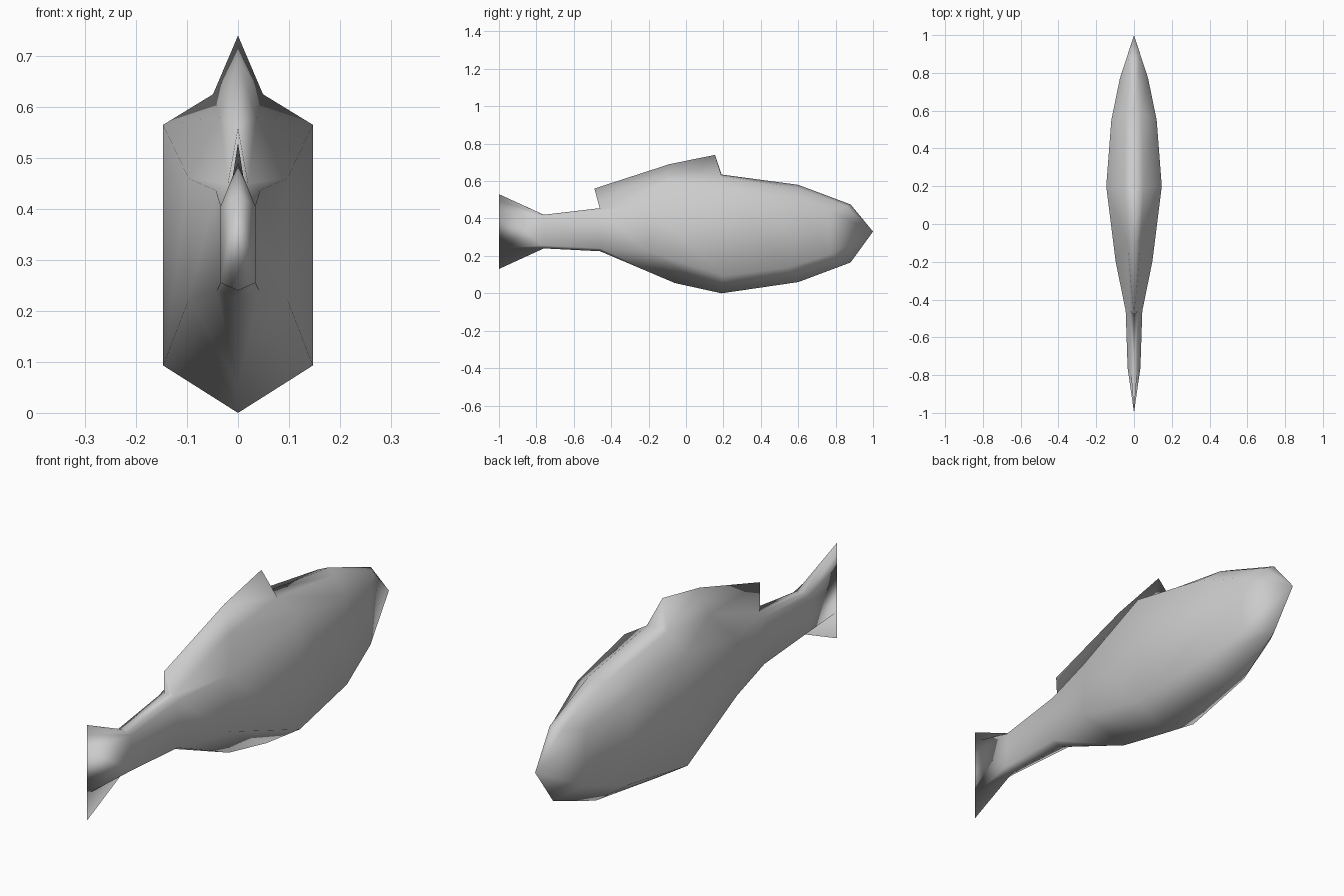
import bpy
import bmesh

if "Cube" in bpy.data.objects:
    bpy.data.objects.remove(bpy.data.objects["Cube"], do_unlink=True)

# Single grey skin
skin = bpy.data.materials.new("fish grey")
skin.use_nodes = True
grey = (0.6, 0.6, 0.6, 1.0)
skin.diffuse_color = grey
skin.node_tree.nodes["Principled BSDF"].inputs["Base Color"].default_value = grey

# Half cross-sections from tail to nose, each running
# back ridge, fin root, upper flank, lower flank, belly ridge as (x, y, z)
tail_edge = [(0, -1, .53), (0, -1, .49), (0, -1, .43), (0, -1, .24), (0, -1, .13)]
tail_root = [(0, -.76, .42), (.018, -.76, .415), (.034, -.76, .405), (.034, -.76, .255), (0, -.76, .24)]
fin_back = [(.02, -.46, .45), (.044, -.46, .437), (.042, -.46, .24), (0, -.46, .225)]
fin_front = [(.049, .19, .625), (.147, .2, .565), (.147, .2, .093), (0, .19, 0)]
nose = [(0, 1, .33)] * 5
sections = [
    tail_edge,
    tail_root,
    [(0, -.46, .455)] + fin_back,
    [(0, -.49, .56)] + fin_back,      # dorsal fin, trailing tip
    [(0, -.09, .69), (.036, -.1, .58), (.097, -.2, .46), (.097, -.2, .222), (0, -.06, .055)],
    [(0, .155, .74)] + fin_front,     # dorsal fin, leading tip
    [(0, .19, .635)] + fin_front,
    [(0, .6, .58), (.04, .59, .565), (.12, .55, .51), (.12, .55, .14), (0, .6, .06)],
    [(0, .88, .475), (.03, .86, .465), (.075, .77, .44), (.075, .77, .21), (0, .88, .165)],
    nose,
]

# Skin the sections; repeated points merge into triangles
bm = bmesh.new()
rows = [[bm.verts.new(p) for p in s] for s in sections]
for a, b in zip(rows, rows[1:]):
    for i in range(len(a) - 1):
        bm.faces.new((a[i], a[i + 1], b[i + 1], b[i]))
bmesh.ops.remove_doubles(bm, verts=bm.verts[:], dist=0.0005)

# Mirror to the other flank
geom = bm.verts[:] + bm.edges[:] + bm.faces[:]
bmesh.ops.mirror(bm, geom=geom, axis='X', merge_dist=0.0005)
bmesh.ops.remove_doubles(bm, verts=bm.verts[:], dist=0.0005)
bmesh.ops.recalc_face_normals(bm, faces=bm.faces[:])
for f in bm.faces:
    f.smooth = True

mesh = bpy.data.meshes.new("fish_body")
bm.to_mesh(mesh)
bm.free()
mesh.materials.append(skin)
body = bpy.data.objects.new("fish_body", mesh)
bpy.context.collection.objects.link(body)
